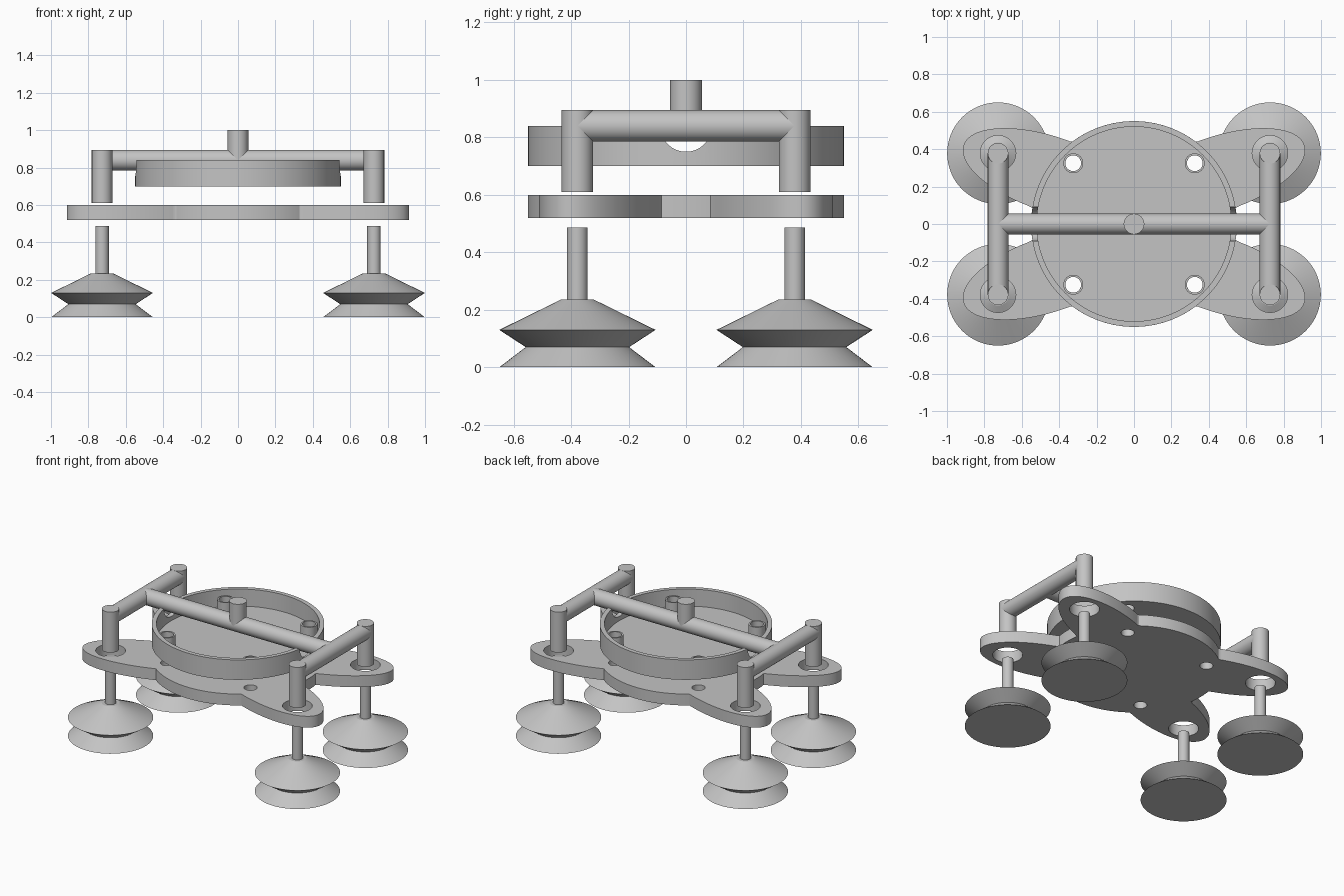
import bpy, bmesh, math
from mathutils import Vector

cube = bpy.data.objects.get("Cube")
if cube:
    bpy.data.objects.remove(cube, do_unlink=True)

# Single light grey finish
GREY = (0.55, 0.55, 0.55, 1)
grey = bpy.data.materials.new("light grey")
grey.use_nodes = True
grey.diffuse_color = GREY
grey.node_tree.nodes["Principled BSDF"].inputs["Base Color"].default_value = GREY

CUP_X, CUP_Y = 0.727, 0.378      # cup, post and arm hole centres
BOLT = 0.325                     # bolt hole offset
PIPE_R, PIPE_Z = 0.055, 0.84
CORNERS = [(sx, sy, f"{fb}_{lr}") for sx, lr in ((1, "left"), (-1, "right"))
           for sy, fb in ((-1, "front"), (1, "back"))]


def finish(ob):
    """Give an object its material and smooth shading with sharp edges."""
    ob.data.materials.clear()
    ob.data.materials.append(grey)
    bpy.ops.object.select_all(action='DESELECT')
    ob.select_set(True)
    bpy.context.view_layer.objects.active = ob
    bpy.ops.object.shade_smooth_by_angle(angle=math.radians(25))
    return ob


def lathe(name, profile, loc=(0, 0, 0), axis='Z', closed=False, n=64):
    """Revolve (radius, height) points; cap the ends or close the loop."""
    bm = bmesh.new()
    turns = [i * math.tau / n for i in range(n)]
    rings = [[bm.verts.new((r * math.cos(t), r * math.sin(t), z)) for t in turns]
             for r, z in profile]
    pairs = list(zip(rings, rings[1:]))
    if closed:
        pairs.append((rings[-1], rings[0]))
    else:
        bm.faces.new(rings[0])
        bm.faces.new(rings[-1])
    for a, b in pairs:
        for i in range(n):
            j = (i + 1) % n
            bm.faces.new((a[i], a[j], b[j], b[i]))
    bmesh.ops.recalc_face_normals(bm, faces=bm.faces)
    mesh = bpy.data.meshes.new(name)
    bm.to_mesh(mesh)
    bm.free()
    ob = bpy.data.objects.new(name, mesh)
    bpy.context.collection.objects.link(ob)
    ob.location = loc
    if axis != 'Z':
        ob.rotation_euler = Vector((0, 0, 1)).rotation_difference(
            Vector((1, 0, 0) if axis == 'X' else (0, 1, 0))).to_euler()
    return finish(ob)


def rod(name, r, length, loc, axis='Z'):
    """Solid cylinder centred on loc."""
    return lathe(name, [(r, -length / 2), (r, length / 2)], loc, axis)


def circle(x, y, r, n=48):
    return [(x + r * math.cos(i * math.tau / n), y + r * math.sin(i * math.tau / n))
            for i in range(n)]


# Base plate: a disc merged with four slanted elliptical arms
def plate_radius(angle):
    a, b, tilt = 0.486, 0.2, math.radians(18.5)
    ray = (abs(math.cos(angle)), abs(math.sin(angle)))
    turn = lambda x, y: ((x * math.cos(tilt) + y * math.sin(tilt)) / a,
                         (y * math.cos(tilt) - x * math.sin(tilt)) / b)
    d, c = Vector(turn(*ray)), Vector(turn(0.45, 0.268))
    disc = d.dot(c) ** 2 - d.dot(d) * (c.dot(c) - 1)
    far = (d.dot(c) + math.sqrt(disc)) / d.dot(d) if disc > 0 else 0
    return max(0.55, far)


STEPS = 480
outline = []
for i in range(STEPS):
    t = i * math.tau / STEPS
    outline.append((plate_radius(t) * math.cos(t), plate_radius(t) * math.sin(t)))
loops = [outline]
for sx, sy, _ in CORNERS:
    loops.append(circle(sx * CUP_X, sy * CUP_Y, 0.095))
    loops.append(circle(sx * BOLT, sy * BOLT, 0.042))

curve = bpy.data.curves.new("base_plate", 'CURVE')
curve.dimensions = '2D'
curve.fill_mode = 'BOTH'
curve.extrude = 0.04
for pts in loops:
    spline = curve.splines.new('POLY')
    spline.points.add(len(pts) - 1)
    for p, (x, y) in zip(spline.points, pts):
        p.co = (x, y, 0, 1)
    spline.use_cyclic_u = True
plate = bpy.data.objects.new("base_plate", curve)
bpy.context.collection.objects.link(plate)
plate.location.z = 0.56
bpy.ops.object.select_all(action='DESELECT')
plate.select_set(True)
bpy.context.view_layer.objects.active = plate
bpy.ops.object.convert(target='MESH')
plate = bpy.context.view_layer.objects.active
bm = bmesh.new()
bm.from_mesh(plate.data)
bmesh.ops.remove_doubles(bm, verts=bm.verts, dist=0.0001)
bm.to_mesh(plate.data)
bm.free()
finish(plate)

# Round tray with bolt holes and notches for the cross pipe
tray = lathe("tray", [(0.55, 0.7), (0.55, 0.84), (0.52, 0.84), (0.52, 0.72)], n=128)
cutters = [rod("notch_cutter", 0.09, 1.4, (0, 0, PIPE_Z), 'X')]
for sx, sy, _ in CORNERS:
    cutters.append(rod("bolt_cutter", 0.042, 0.2, (sx * BOLT, sy * BOLT, 0.7)))
bpy.context.view_layer.objects.active = tray
for cutter in cutters:
    cutter.hide_render = True
    mod = tray.modifiers.new("cut", 'BOOLEAN')
    mod.operation = 'DIFFERENCE'
    mod.solver = 'EXACT'
    mod.object = cutter
    bpy.ops.object.modifier_apply(modifier=mod.name)
for cutter in cutters:
    bpy.data.objects.remove(cutter, do_unlink=True)
finish(tray)

# Parts repeated at each corner
CUP = [(0.272, 0), (0.18, 0.07), (0.272, 0.13), (0.058, 0.235),
       (0.036, 0.235), (0.036, 0.487)]
BOSS = [(0.042, 0.715), (0.053, 0.715), (0.053, 0.8), (0.042, 0.8)]
for sx, sy, tag in CORNERS:
    x, y = sx * CUP_X, sy * CUP_Y
    lathe("suction_cup_" + tag, CUP, (x, y, 0))
    lathe("tray_boss_" + tag, BOSS, (sx * BOLT, sy * BOLT, 0), closed=True)
    rod("post_" + tag, PIPE_R, 0.285, (x, y, 0.7525))

# Pipe frame
for sx, lr in ((1, "left"), (-1, "right")):
    rod("side_pipe_" + lr, PIPE_R, 2 * CUP_Y, (sx * CUP_X, 0, PIPE_Z), 'Y')
rod("cross_pipe", PIPE_R, 2 * CUP_X, (0, 0, PIPE_Z), 'X')
rod("top_inlet", PIPE_R, 0.16, (0, 0, 0.92))
